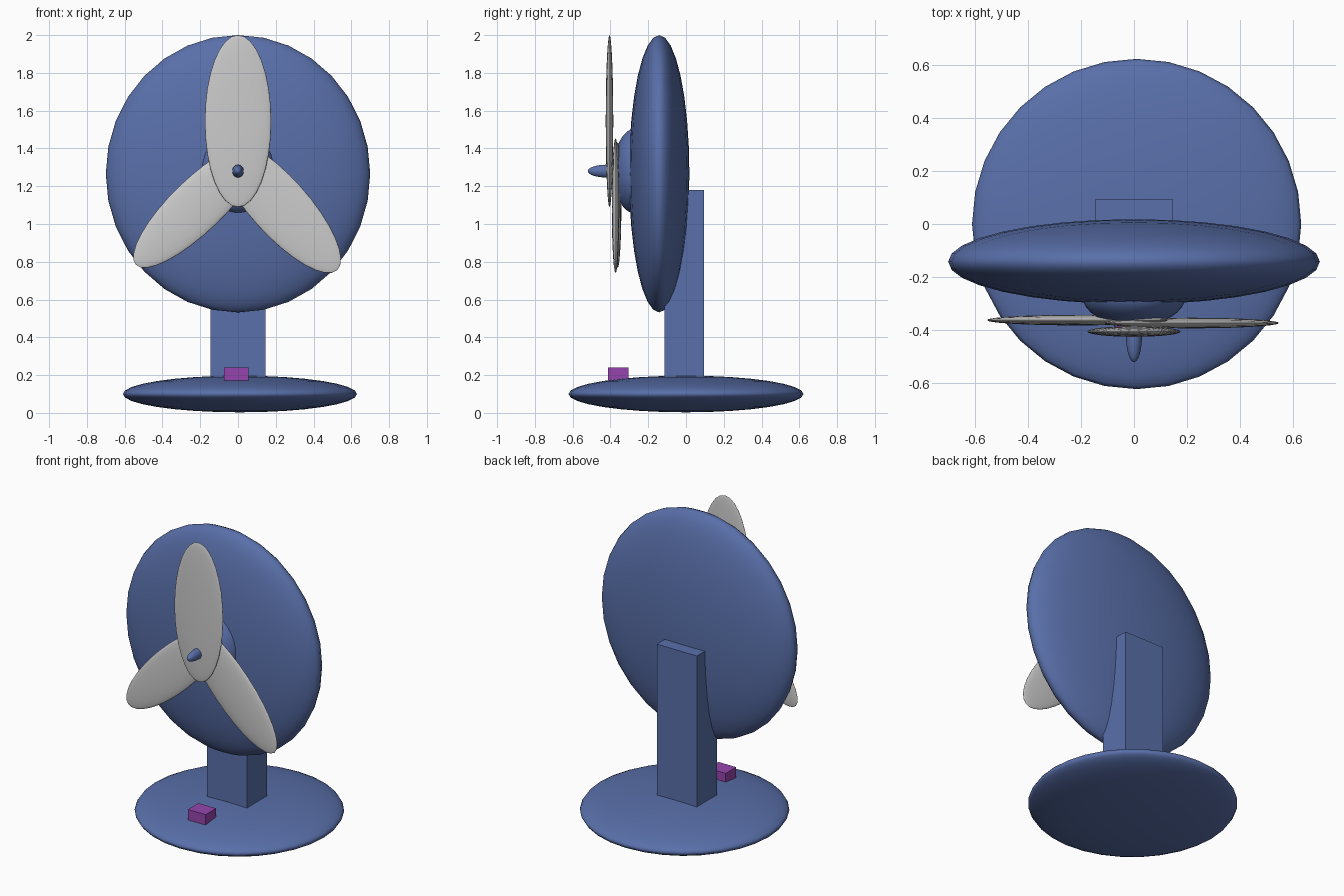
import bpy
from math import radians

if "Cube" in bpy.data.objects:
    bpy.data.objects.remove(bpy.data.objects["Cube"])


def material(name, rgb):
    m = bpy.data.materials.new(name)
    m.diffuse_color = (*rgb, 1)
    m.use_nodes = True
    m.node_tree.nodes["Principled BSDF"].inputs["Base Color"].default_value = m.diffuse_color
    return m


BLUE = material("blue_plastic", (0.10, 0.16, 0.40))
PURPLE = material("purple_plastic", (0.30, 0.06, 0.42))


def finish(name, mat):
    o = bpy.context.object
    o.name = name
    if mat:
        o.data.materials.append(mat)
    return o


def ellipsoid(name, centre, radii, mat=None, angle=0, segments=32):
    # squashed sphere, turned about the fan's front-to-back axis
    bpy.ops.mesh.primitive_uv_sphere_add(segments=segments, ring_count=segments // 2,
                                         location=centre, rotation=(0, radians(angle), 0))
    o = finish(name, mat)
    o.scale = radii
    bpy.ops.object.shade_smooth()
    return o


def box(name, low, high, mat):
    bpy.ops.mesh.primitive_cube_add(size=1, location=[(a + b) / 2 for a, b in zip(low, high)])
    o = finish(name, mat)
    o.scale = [b - a for a, b in zip(low, high)]
    return o


# stand
ellipsoid("base", (0.01, 0, 0.10), (0.62, 0.622, 0.097), BLUE).location.z = 0.10
box("column", (-0.145, -0.115, 0.10), (0.145, 0.095, 1.18), BLUE)
box("button", (-0.073, -0.413, 0.15), (0.055, -0.305, 0.24), PURPLE)

# head and motor
ellipsoid("head_disc", (0, -0.142, 1.266), (0.70, 0.16, 0.734), BLUE)
ellipsoid("motor_hub", (0, -0.27, 1.28), (0.195, 0.115, 0.225), BLUE)
ellipsoid("spinner", (0, -0.42, 1.28), (0.03, 0.10, 0.034), BLUE)

# blades: name, centre, half width, half length, turn
for side, centre, width, length, turn in (
        ("top", (0, -0.405, 1.545), 0.176, 0.455, 0),
        ("left", (-0.213, -0.362, 1.10), 0.14, 0.455, 46),
        ("right", (0.217, -0.373, 1.097), 0.153, 0.46, -42)):
    ellipsoid(side + "_blade", centre, (width, 0.02, length), None, turn)
